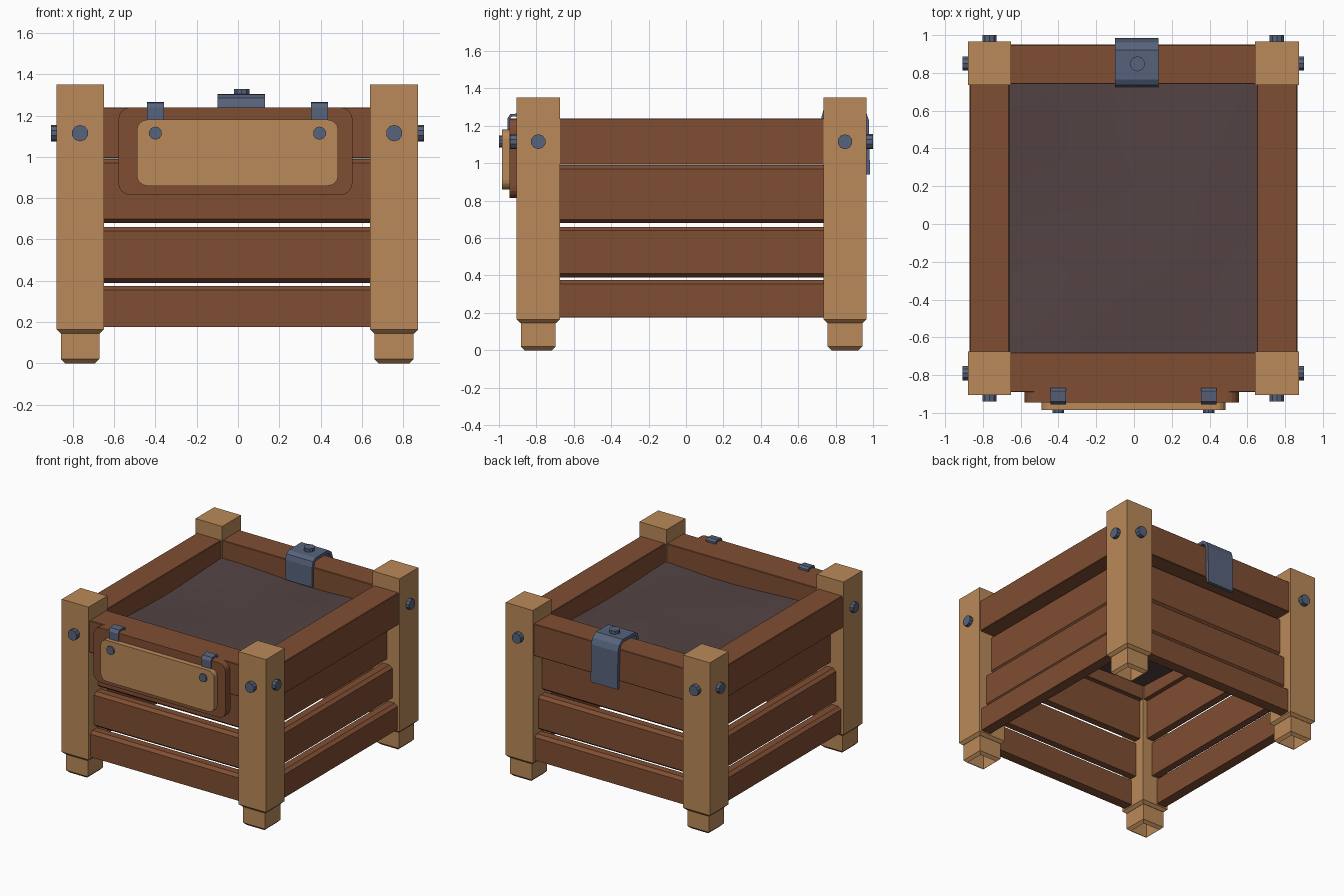
import bpy, bmesh, math
from mathutils import Vector

if "Cube" in bpy.data.objects:
    bpy.data.objects.remove(bpy.data.objects["Cube"])


def material(name, rgb):
    m = bpy.data.materials.new(name)
    m.diffuse_color = (*rgb, 1)
    m.use_nodes = True
    m.node_tree.nodes["Principled BSDF"].inputs["Base Color"].default_value = m.diffuse_color
    return m


TAN = material("light_wood", (0.49, 0.255, 0.10))
BROWN = material("dark_wood", (0.215, 0.077, 0.033))
SOIL = material("soil", (0.088, 0.056, 0.056))
METAL = material("blue_steel", (0.095, 0.125, 0.20))


def finish(name, bm, mat):
    bmesh.ops.recalc_face_normals(bm, faces=bm.faces)
    me = bpy.data.meshes.new(name)
    bm.to_mesh(me)
    bm.free()
    me.materials.append(mat)
    ob = bpy.data.objects.new(name, me)
    bpy.context.collection.objects.link(ob)
    return ob


def box(name, x0, x1, y0, y1, z0, z1, mat, bevel=0.004, low_bevel=0, open_bottom=False):
    bm = bmesh.new()
    bmesh.ops.create_cube(bm, size=1)
    for v in bm.verts:
        v.co = Vector((x0 if v.co.x < 0 else x1, y0 if v.co.y < 0 else y1,
                       z0 if v.co.z < 0 else z1))
    is_low = lambda e: all(abs(v.co.z - z0) < 1e-4 for v in e.verts)
    if low_bevel:
        bmesh.ops.bevel(bm, geom=[e for e in bm.edges if is_low(e)], offset=low_bevel,
                        segments=1, affect='EDGES', profile=0.5)
    elif bevel:
        bmesh.ops.bevel(bm, geom=bm.edges[:], offset=bevel, segments=1,
                        affect='EDGES', profile=0.5)
    if open_bottom:
        low = [f for f in bm.faces if all(abs(v.co.z - z0) < 1e-4 for v in f.verts)]
        bmesh.ops.delete(bm, geom=low, context='FACES')
    return finish(name, bm, mat)


def prism(name, profile, axis, a, b, mat):
    """Extrude a profile along x (profile = y,z) or y (profile = x,z)."""
    bm = bmesh.new()

    def put(p, t):
        return bm.verts.new((t, p[0], p[1]) if axis == 'x' else (p[0], t, p[1]))
    r0 = [put(p, a) for p in profile]
    r1 = [put(p, b) for p in profile]
    n = len(profile)
    bm.faces.new(r0)
    bm.faces.new(r1)
    for i in range(n):
        j = (i + 1) % n
        bm.faces.new((r0[i], r0[j], r1[j], r1[i]))
    return finish(name, bm, mat)


def bolt(name, pos, direction, r, h, sides=10):
    """Short bolt head starting slightly inside the surface."""
    d = Vector(direction)
    bm = bmesh.new()
    bmesh.ops.create_cone(bm, cap_ends=True, segments=sides, radius1=r, radius2=r,
                          depth=h + 0.02)
    bm.transform(d.to_track_quat('Z', 'Y').to_matrix().to_4x4())
    bmesh.ops.translate(bm, verts=bm.verts, vec=Vector(pos) + d * (h - 0.02) / 2)
    return finish(name, bm, METAL)


def round_rect(x0, x1, z0, z1, r, n=4):
    pts = []
    for k, (cx, cz) in enumerate([(x1 - r, z1 - r), (x0 + r, z1 - r),
                                  (x0 + r, z0 + r), (x1 - r, z0 + r)]):
        for i in range(n + 1):
            a = math.pi / 2 * (k + i / n)
            pts.append((cx + r * math.cos(a), cz + r * math.sin(a)))
    return pts


def strap(path, t):
    """Thicken an open path towards its inner side into a closed profile."""
    P = [Vector(p) for p in path]
    inner = []
    for i, p in enumerate(P):
        d = (P[min(i + 1, len(P) - 1)] - P[max(i - 1, 0)]).normalized()
        inner.append(p + Vector((d.y, -d.x)) * t)
    return [tuple(p) for p in P + inner[::-1]]


# corner posts with feet and bolts
for sx, (x0, x1) in ((-1, (-0.88, -0.65)), (1, (0.64, 0.873))):
    for sy, (y0, y1) in ((-1, (-0.905, -0.675)), (1, (0.735, 0.965))):
        tag = ("front" if sy < 0 else "back") + ("_left" if sx < 0 else "_right")
        box("post_" + tag, x0, x1, y0, y1, 0.145, 1.35, TAN, low_bevel=0.02)
        box("foot_" + tag, x0 + 0.022, x1 - 0.022, y0 + 0.022, y1 - 0.022,
            0, 0.17, TAN, low_bevel=0.02, open_bottom=True)
        cx, cy = (x0 + x1) / 2, (y0 + y1) / 2
        bolt("end_bolt_" + tag, (cx, y0 if sy < 0 else y1, 1.115), (0, sy, 0), 0.04, 0.036)
        bolt("side_bolt_" + tag, (x0 if sx < 0 else x1, cy, 1.115), (sx, 0, 0), 0.04, 0.027)

# thick top rails
box("top_rail_front", -0.67, 0.66, -0.89, -0.68, 0.992, 1.24, BROWN)
box("top_rail_back", -0.67, 0.66, 0.74, 0.95, 0.992, 1.24, BROWN)
box("top_rail_left", -0.87, -0.66, -0.70, 0.75, 0.992, 1.24, BROWN)
box("top_rail_right", 0.65, 0.865, -0.70, 0.75, 0.992, 1.24, BROWN)


# lower boards, each set a little further out than the one above
def board_profile(outer, sign, z0, z1, low, t=0.08, b=0.02):
    s = -sign
    return [(outer, z0 + low), (outer + s * 0.025, z0), (outer + s * t, z0),
            (outer + s * t, z1), (outer + s * 0.025, z1), (outer, z1 - b)]


for name, z0, z1, inset, low in (("upper", 0.68, 0.99, 0.10, 0.02),
                                 ("middle", 0.39, 0.66, 0.055, 0.02),
                                 ("bottom", 0.175, 0.375, 0.01, 0.002)):
    for side, o, s in (("front", -0.89, -1), ("back", 0.95, 1)):
        prism(f"{name}_board_{side}", board_profile(o - s * inset, s, z0, z1, low),
              'x', -0.67, 0.66, BROWN)
    for side, o, s in (("left", -0.87, -1), ("right", 0.865, 1)):
        prism(f"{name}_board_{side}", board_profile(o - s * inset, s, z0, z1, low),
              'y', -0.70, 0.75, BROWN)

# gently uneven soil sheet
bm = bmesh.new()
bmesh.ops.create_grid(bm, x_segments=16, y_segments=16, size=1)
for v in bm.verts:
    x, y = v.co.x, v.co.y
    z = 1.09 + 0.015 * math.sin(3.1 * x + 1) * math.cos(2.7 * y) - 0.02 * math.exp(-4 * (x * x + y * y))
    v.co = Vector((-0.005 + x * 0.70, 0.03 + y * 0.75, z))
soil = finish("soil_surface", bm, SOIL)
if soil.data.polygons[0].normal.z < 0:
    soil.data.flip_normals()
for p in soil.data.polygons:
    p.use_smooth = True

# front sign: backing, face plate, hooks and bolts
prism("sign_backing", round_rect(-0.58, 0.555, 0.815, 1.24, 0.06), 'y', -0.945, -0.885, BROWN)
prism("sign_plate", round_rect(-0.49, 0.485, 0.86, 1.18, 0.05), 'y', -0.985, -0.94, TAN)
hook = strap([(-0.955, 1.165), (-0.955, 1.24), (-0.94, 1.262), (-0.885, 1.267),
              (-0.868, 1.255), (-0.868, 1.235)], 0.015)
for side, x in (("left", -0.40), ("right", 0.395)):
    prism("sign_hook_" + side, hook, 'x', x - 0.041, x + 0.041, METAL)
    bolt("sign_bolt_" + side, (x, -0.985, 1.115), (0, -1, 0), 0.032, 0.015)

# bent clip over the back rail
clip = strap([(0.722, 1.09), (0.724, 1.245), (0.735, 1.285), (0.765, 1.303), (0.92, 1.305),
              (0.962, 1.275), (0.978, 1.23), (0.984, 0.94)], 0.025)
prism("back_clip", clip, 'x', -0.10, 0.13, METAL)
bolt("clip_bolt", (0.018, 0.848, 1.30), (0, 0, 1), 0.04, 0.03)
